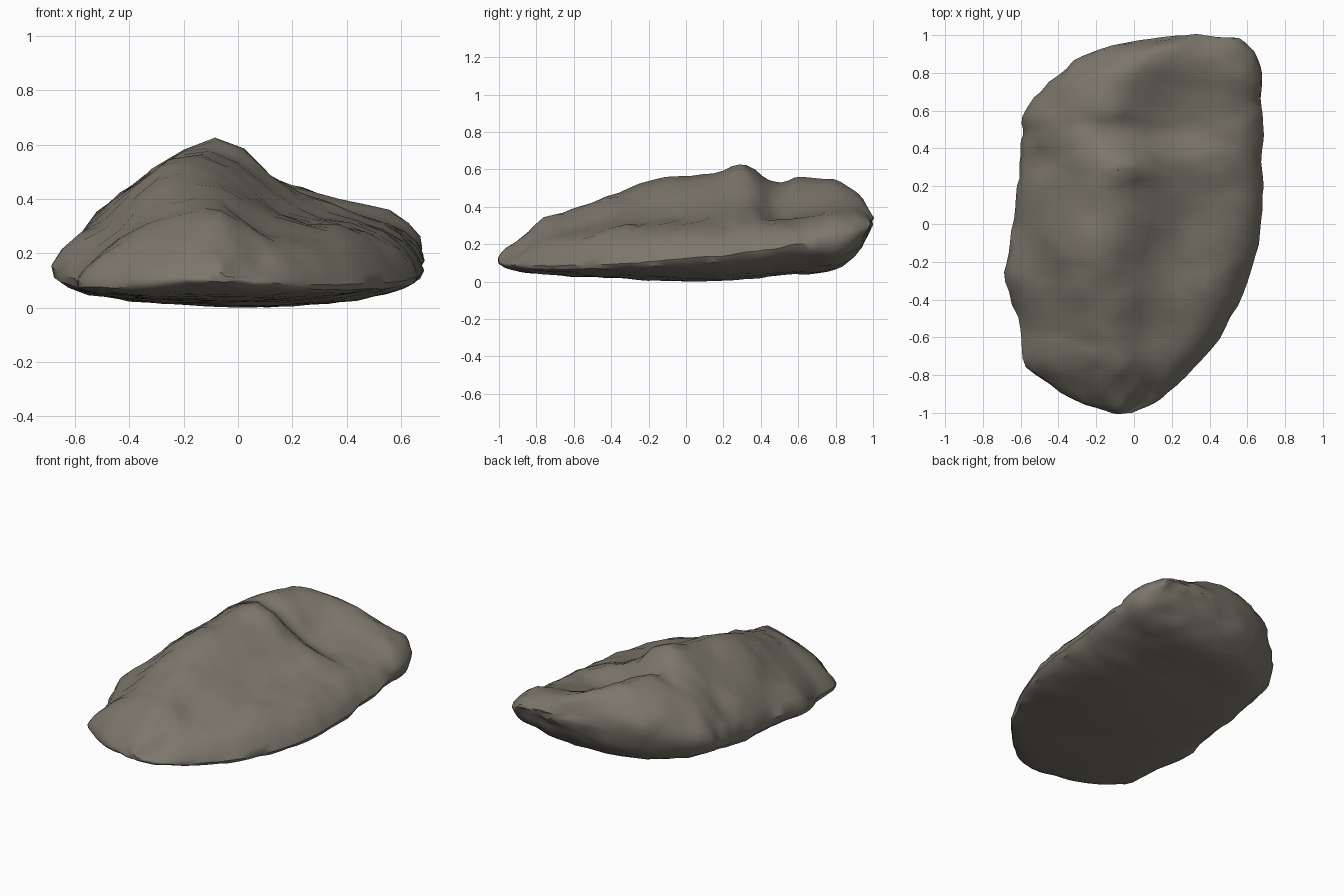
import bpy
import bmesh
import math
from mathutils import Vector, noise

cube = bpy.data.objects.get("Cube")
if cube:
    bpy.data.objects.remove(cube, do_unlink=True)

# Cross-sections from front to back, in hundredths of a unit:
# y, left rim x, z, left shoulder z, ridge x, z, right slope z,
# right shoulder z, right rim x, z, underside z
SECTIONS = [
    (-100, -12, 11, 12, -7, 13, 12, 12, -2, 11, 10),
    (-92, -33, 10, 17, -8, 21, 17, 13, 13, 9, 6),
    (-75, -58, 10, 23, -15, 33, 26, 20, 31, 9, 4),
    (-55, -61, 11, 27, -15, 41, 30, 23, 47, 9, 3),
    (-30, -69, 15, 31, -20, 51, 34, 27, 59, 10, 2),
    (-10, -66, 17, 38, -17, 56, 36, 28, 65, 12, 1),
    (15, -64, 18, 42, -11, 58, 39, 29, 67, 14, 1),
    (33, -62, 19, 43, -10, 62, 42, 31, 67, 16, 2),
    (48, -60, 21, 43, -18, 53, 38, 31, 67, 18, 4),
    (62, -57, 24, 43, -15, 55, 39, 32, 66, 20, 5),
    (80, -41, 30, 46, -8, 54, 42, 35, 67, 21, 7),
    (92, -22, 34, 43, 8, 47, 41, 34, 63, 25, 16),
    (100, 22, 32, 34, 35, 35, 34, 33, 53, 31, 30),
]
# Hollows and knobs on the top: x, y, rise, radius
FEATURES = [
    (-0.47, -0.25, -0.03, 0.08), (-0.6, -0.3, 0.02, 0.07),
    (0.06, -0.57, -0.025, 0.1), (-0.02, -0.72, 0.02, 0.1),
    (0.28, 0.5, -0.03, 0.1), (0.32, 0.34, 0.025, 0.08),
    (0.1, 0.68, -0.025, 0.1), (-0.12, 0.64, 0.015, 0.08),
]
ROWS_PER_SECTION = 4
STEPS_PER_POINT = 3


def spline(a, b, c, d, t):
    """Smooth curve between b and c."""
    return b + 0.5 * t * (c - a + t * (2 * a - 5 * b + 4 * c - d
                                       + t * (3 * (b - c) + d - a)))


def section_loop(row):
    """Control points around one cross-section of the stone."""
    y, lx, lz, ls, px, pz, slope, shoulder, rx, rz, base = row
    width = rx - lx
    points = [
        (lx, lz), (lx + 0.38 * (px - lx), ls), (px, pz),
        (px + 0.41 * (rx - px), slope), (rx - 0.11 * width, shoulder),
        (rx, rz), (rx - 0.1 * width, base + 0.35 * (rz - base)),
        (rx - 0.35 * width, base), (lx + 0.4 * width, base),
        (lx + 0.1 * width, base + 0.25 * (lz - base)),
    ]
    return [Vector((x, y, z)) / 100 for x, z in points]


def smooth_loop(points):
    n = len(points)
    return [spline(*(points[(i + k) % n] for k in (-1, 0, 1, 2)), s / STEPS_PER_POINT)
            for i in range(n) for s in range(STEPS_PER_POINT)]


def weathered(p):
    """Hollows, knobs and chips, weaker underneath."""
    lumps = noise.noise_vector(p * 4) * 0.01
    chips = noise.noise_vector(p * 11) * 0.017
    strength = min(1, 0.35 + p.z * 3)
    moved = p + (lumps + chips) * strength
    if p.z > 0.12:
        for x, y, rise, radius in FEATURES:
            distance = math.hypot(p.x - x, p.y - y) / radius
            moved.z += rise * math.exp(-distance ** 2)
    return moved


# Stone body, lofted through the sections
loops = [smooth_loop(section_loop(row)) for row in SECTIONS]
last = len(loops) - 1
rings = []
for i in range(last):
    near = [loops[max(0, min(last, i + k))] for k in (-1, 0, 1, 2)]
    for s in range(ROWS_PER_SECTION):
        rings.append([spline(*q, s / ROWS_PER_SECTION) for q in zip(*near)])
rings.append(loops[-1])

bm = bmesh.new()
rows = [[bm.verts.new(weathered(p)) for p in ring] for ring in rings]
for a, b in zip(rows, rows[1:]):
    for j in range(len(a)):
        k = (j + 1) % len(a)
        bm.faces.new((a[j], a[k], b[k], b[j]))
for end in (rows[0], rows[-1]):
    cap = bm.faces.new(end)
    bmesh.ops.poke(bm, faces=[cap])
bmesh.ops.triangulate(bm, faces=bm.faces[:])
bmesh.ops.recalc_face_normals(bm, faces=bm.faces[:])

# Centre the stone and stand it on the ground
low = Vector([min(v.co[i] for v in bm.verts) for i in range(3)])
high = Vector([max(v.co[i] for v in bm.verts) for i in range(3)])
middle = (low + high) / 2
bmesh.ops.translate(bm, verts=bm.verts, vec=(-middle.x, -middle.y, -low.z))

mesh = bpy.data.meshes.new("boulder")
bm.to_mesh(mesh)
bm.free()
boulder = bpy.data.objects.new("boulder", mesh)
bpy.context.collection.objects.link(boulder)

# Warm grey stone
stone = bpy.data.materials.new("warm_grey_stone")
stone.use_nodes = True
colour = (0.2, 0.184, 0.148, 1)
stone.diffuse_color = colour
shader = stone.node_tree.nodes["Principled BSDF"]
shader.inputs["Base Color"].default_value = colour
shader.inputs["Roughness"].default_value = 0.9
mesh.materials.append(stone)

bpy.ops.object.select_all(action="DESELECT")
boulder.select_set(True)
bpy.context.view_layer.objects.active = boulder
bpy.ops.object.shade_smooth_by_angle(angle=math.radians(40))
